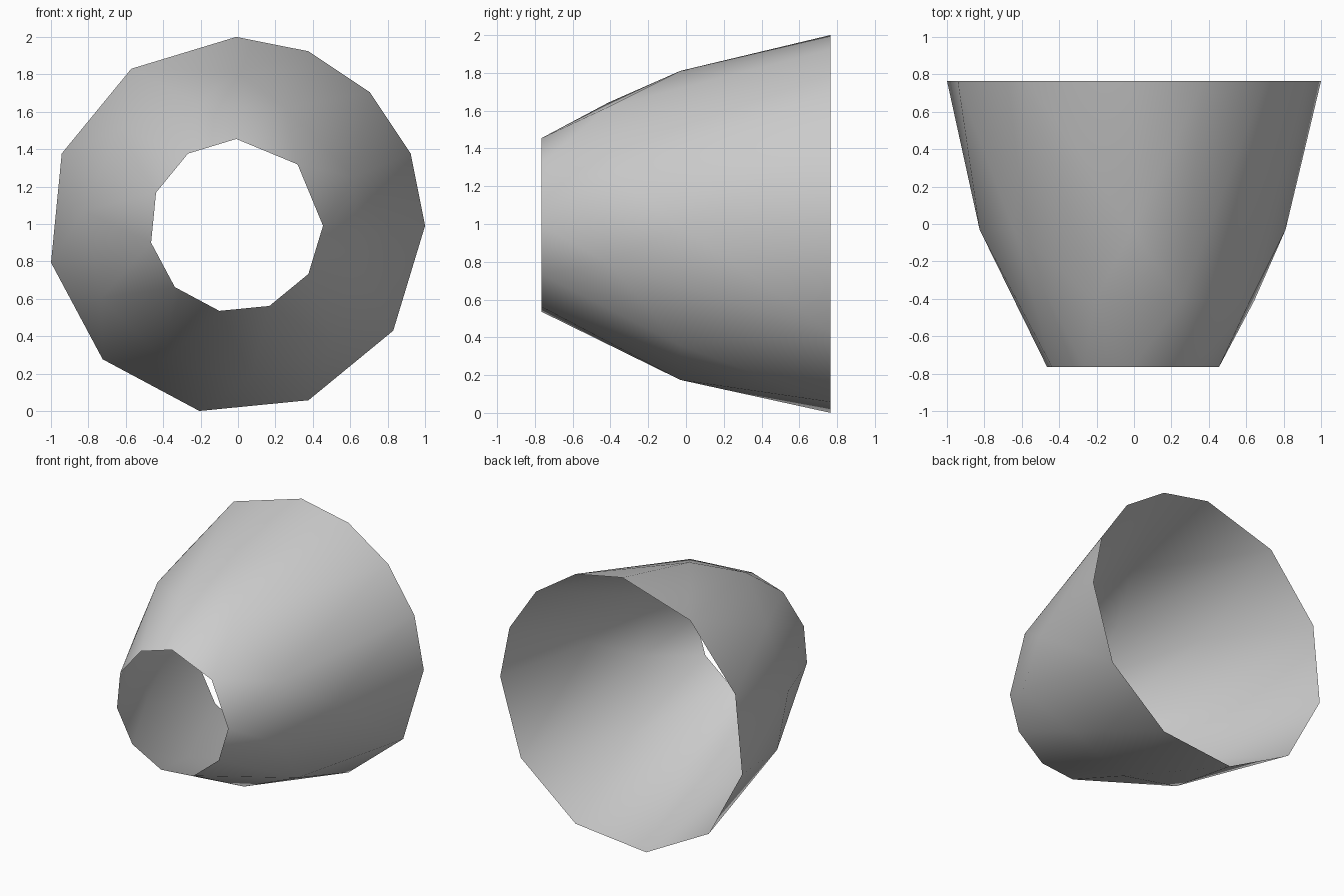
import bpy, bmesh
from math import radians, sin, cos

cube = bpy.data.objects.get("Cube")
if cube:
    bpy.data.objects.remove(cube, do_unlink=True)

STEP = 33.75                      # wide facets cover three quarters of the ring
CENTRE_X, CENTRE_Z = -0.0095, 0.9906


def wide(start, count):
    """Angles of the wide facets, running clockwise from the +x side."""
    return [-STEP * (start + i) for i in range(count)]


# Rings of the shell: depth, radius, corner angles
rings = [
    (0.765, 1.0097, [0, 22.5, 45, 67.5, 90] + wide(1, 7)),       # back rim
    (-0.03, 0.82, [0, 90] + wide(1.5, 6)),                       # belly
    (-0.41, 0.682, [22.5, 67.5] + wide(0.5, 1) + wide(7.5, 1)),  # shoulder
    (-0.765, 0.464, [0, 45, 90] + wide(1, 7)),                   # front rim
]

bm = bmesh.new()
for y, r, angles in rings:
    for a in map(radians, angles):
        bm.verts.new((CENTRE_X + r * cos(a), y, CENTRE_Z + r * sin(a)))

# Skin the rings, then open both ends
bmesh.ops.convex_hull(bm, input=bm.verts[:])
caps = [f for f in bm.faces
        if max(v.co.y for v in f.verts) - min(v.co.y for v in f.verts) < 0.001]
bmesh.ops.delete(bm, geom=caps, context='FACES_ONLY')
loose = [e for e in bm.edges if not e.link_faces]
bmesh.ops.delete(bm, geom=loose, context='EDGES')
bmesh.ops.recalc_face_normals(bm, faces=bm.faces[:])

mesh = bpy.data.meshes.new("open_shell")
bm.to_mesh(mesh)
bm.free()
shell = bpy.data.objects.new("open_shell", mesh)
bpy.context.collection.objects.link(shell)

# Plain grey
grey = bpy.data.materials.new("plain_grey")
grey.use_nodes = True
colour = (0.6, 0.6, 0.6, 1)
grey.diffuse_color = colour
grey.node_tree.nodes["Principled BSDF"].inputs["Base Color"].default_value = colour
mesh.materials.append(grey)

# Smooth shading with the stronger creases kept
bpy.ops.object.select_all(action='DESELECT')
shell.select_set(True)
bpy.context.view_layer.objects.active = shell
bpy.ops.object.shade_smooth_by_angle(angle=radians(30))
